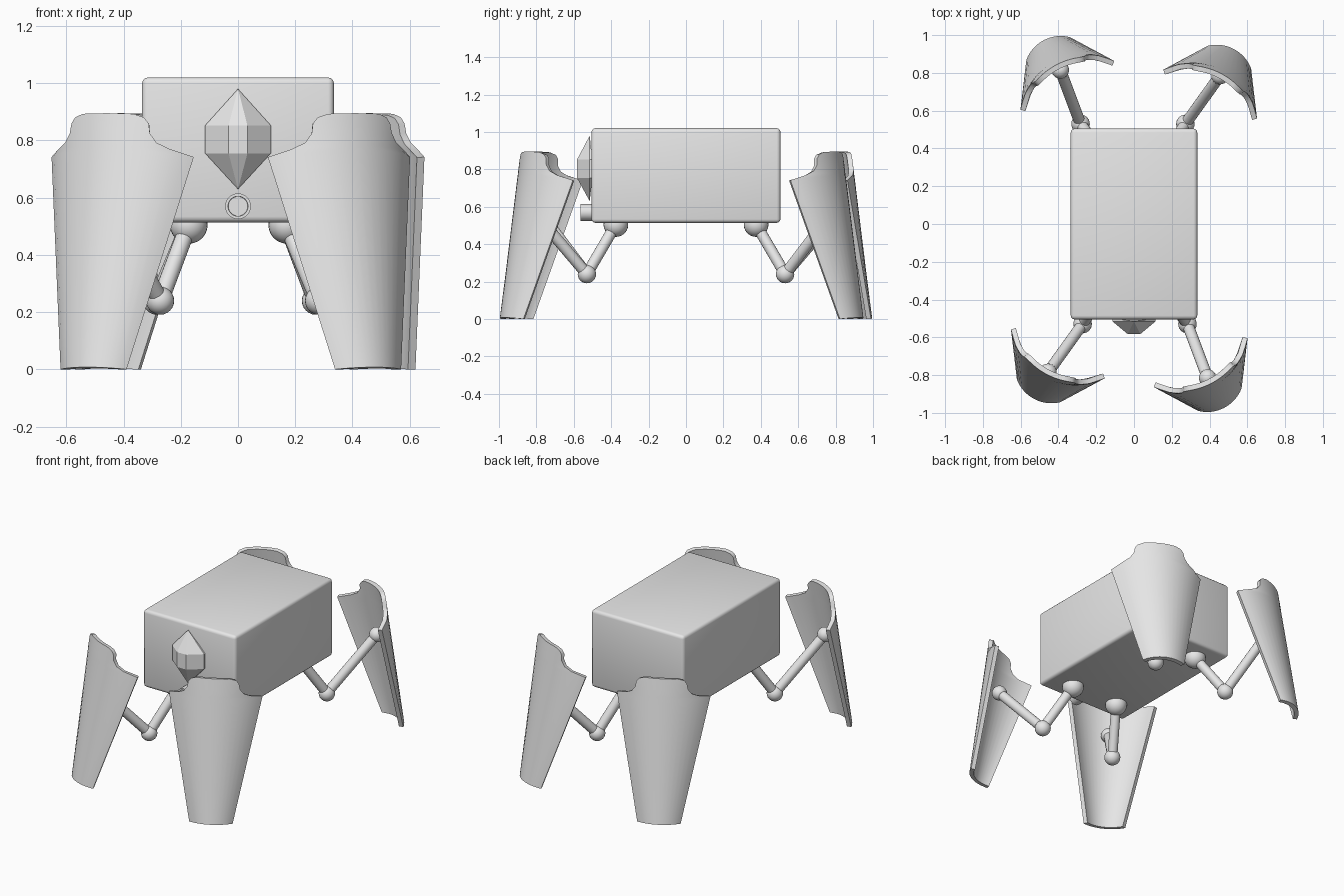
import bpy, bmesh, math
from mathutils import Vector, Matrix

cube = bpy.data.objects.get("Cube")
if cube:
    bpy.data.objects.remove(cube, do_unlink=True)

grey = bpy.data.materials.new("light_grey")
grey.use_nodes = True
grey.diffuse_color = (0.8, 0.8, 0.8, 1)
grey.node_tree.nodes["Principled BSDF"].inputs["Base Color"].default_value = (0.8, 0.8, 0.8, 1)


def finish(name, bm, smooth=30):
    """Turn a bmesh into a named, coloured object."""
    mesh = bpy.data.meshes.new(name)
    bm.to_mesh(mesh)
    bm.free()
    mesh.materials.append(grey)
    obj = bpy.data.objects.new(name, mesh)
    bpy.context.collection.objects.link(obj)
    if smooth:
        bpy.ops.object.select_all(action='DESELECT')
        obj.select_set(True)
        bpy.context.view_layer.objects.active = obj
        bpy.ops.object.shade_smooth_by_angle(angle=math.radians(smooth))
    return obj


def ball(name, centre, radius):
    bm = bmesh.new()
    bmesh.ops.create_uvsphere(bm, u_segments=24, v_segments=12, radius=radius,
                              matrix=Matrix.Translation(centre))
    finish(name, bm)


def rod(name, a, b, radius=0.03):
    bm = bmesh.new()
    turn = (b - a).to_track_quat('Z', 'Y').to_matrix().to_4x4()
    bmesh.ops.create_cone(bm, cap_ends=True, segments=20, radius1=radius, radius2=radius,
                          depth=(b - a).length,
                          matrix=Matrix.Translation((a + b) / 2) @ turn)
    finish(name, bm)


def shell(name, matrix):
    """Tapered curved plate: rows of (height, half width) bent round a cone."""
    rows = [(0.008, 0.13), (0.765, 0.28), (0.782, 0.22), (0.8, 0.18), (0.83, 0.158),
            (0.865, 0.152), (0.885, 0.135), (0.895, 0.1)]
    columns = 16
    bm = bmesh.new()
    grid = []
    for z, half in rows:
        radius = 0.194 + 0.195 * z
        spread = math.asin(half / radius)
        line = []
        for c in range(columns + 1):
            a = spread * (2 * c / columns - 1)
            bulge = radius * (1 - math.cos(a))
            line.append(bm.verts.new((radius * math.sin(a), 1.067 - 0.165 * z - bulge,
                                      z - 0.16 * bulge)))
        grid.append(line)
    for low, high in zip(grid, grid[1:]):
        for c in range(columns):
            bm.faces.new((low[c], high[c], high[c + 1], low[c + 1]))
    obj = finish(name, bm, 0)
    obj.matrix_world = matrix
    mod = obj.modifiers.new("thickness", 'SOLIDIFY')
    mod.thickness = 0.027
    mod.offset = -1
    bpy.ops.object.select_all(action='DESELECT')
    obj.select_set(True)
    bpy.context.view_layer.objects.active = obj
    bpy.ops.object.modifier_apply(modifier=mod.name)
    bpy.ops.object.shade_smooth_by_angle(angle=math.radians(35))


# Body: a box with small rounded edges
bm = bmesh.new()
bmesh.ops.create_cube(bm, size=1, matrix=Matrix.Translation((0, 0, 0.767))
                      @ Matrix.Diagonal((0.67, 1.01, 0.506, 1)))
bmesh.ops.bevel(bm, geom=bm.edges[:], offset=0.02, segments=3, profile=0.5, affect='EDGES')
finish("body", bm)

# Faceted gem on the front
bm = bmesh.new()
section = [(-0.115, -0.5), (-0.115, -0.515), (-0.033, -0.583),
           (0.033, -0.583), (0.115, -0.515), (0.115, -0.5)]
rings = [[bm.verts.new((x, y, z)) for x, y in section] for z in (0.755, 0.852)]
tips = [bm.verts.new((0, -0.515, z)) for z in (0.63, 0.98)]
for i in range(len(section)):
    j = (i + 1) % len(section)
    bm.faces.new((rings[0][i], rings[0][j], rings[1][j], rings[1][i]))
    bm.faces.new((rings[0][j], rings[0][i], tips[0]))
    bm.faces.new((rings[1][i], rings[1][j], tips[1]))
bmesh.ops.recalc_face_normals(bm, faces=bm.faces[:])
finish("front_gem", bm, 0)

# Round lens below the gem, with a sunken face
bm = bmesh.new()
bmesh.ops.create_cone(bm, cap_ends=True, segments=32, radius1=0.045, radius2=0.045, depth=0.07,
                      matrix=Matrix.Translation((0, -0.528, 0.57)) @ Matrix.Rotation(math.pi / 2, 4, 'X'))
bm.normal_update()
front = min(bm.faces, key=lambda f: f.calc_center_median().y)
bmesh.ops.inset_region(bm, faces=[front], thickness=0.01)
inner = bmesh.ops.inset_region(bm, faces=[front], thickness=0.001, depth=-0.008)
finish("front_lens", bm)

# Legs: two poses, each repeated by a half turn about the vertical axis
poses = {
    "splayed": dict(side=1, knee=(0.272, 0.53, 0.24), top=(0.455, 0.785, 0.575), shift=(0.04, 0)),
    "straight": dict(side=-1, knee=(-0.283, 0.53, 0.24), top=(-0.39, 0.815, 0.575), shift=(0.026, 0.018)),
}
for pose in poses.values():
    side = pose["side"]
    for end in (1, -1):
        turn = Matrix.Rotation(0 if end == 1 else math.pi, 4, 'Z')
        name = ("back" if end == 1 else "front") + ("_left" if side * end == 1 else "_right")
        hip = turn @ Vector((0.172 * side, 0.375, 0.505))
        knee = turn @ Vector(pose["knee"])
        top = turn @ Vector(pose["top"])
        ball(name + "_hip_joint", hip, 0.066)
        rod(name + "_upper_leg", hip, knee)
        ball(name + "_knee_joint", knee, 0.049)
        rod(name + "_lower_leg", knee, top)
        ball(name + "_shell_joint", top, 0.046)
        dx, dy = pose["shift"]
        shell(name + "_leg_shell", turn @ Matrix.Rotation(math.radians(-27.5 * side), 4, 'Z')
              @ Matrix.Translation((dx, dy, 0)))
